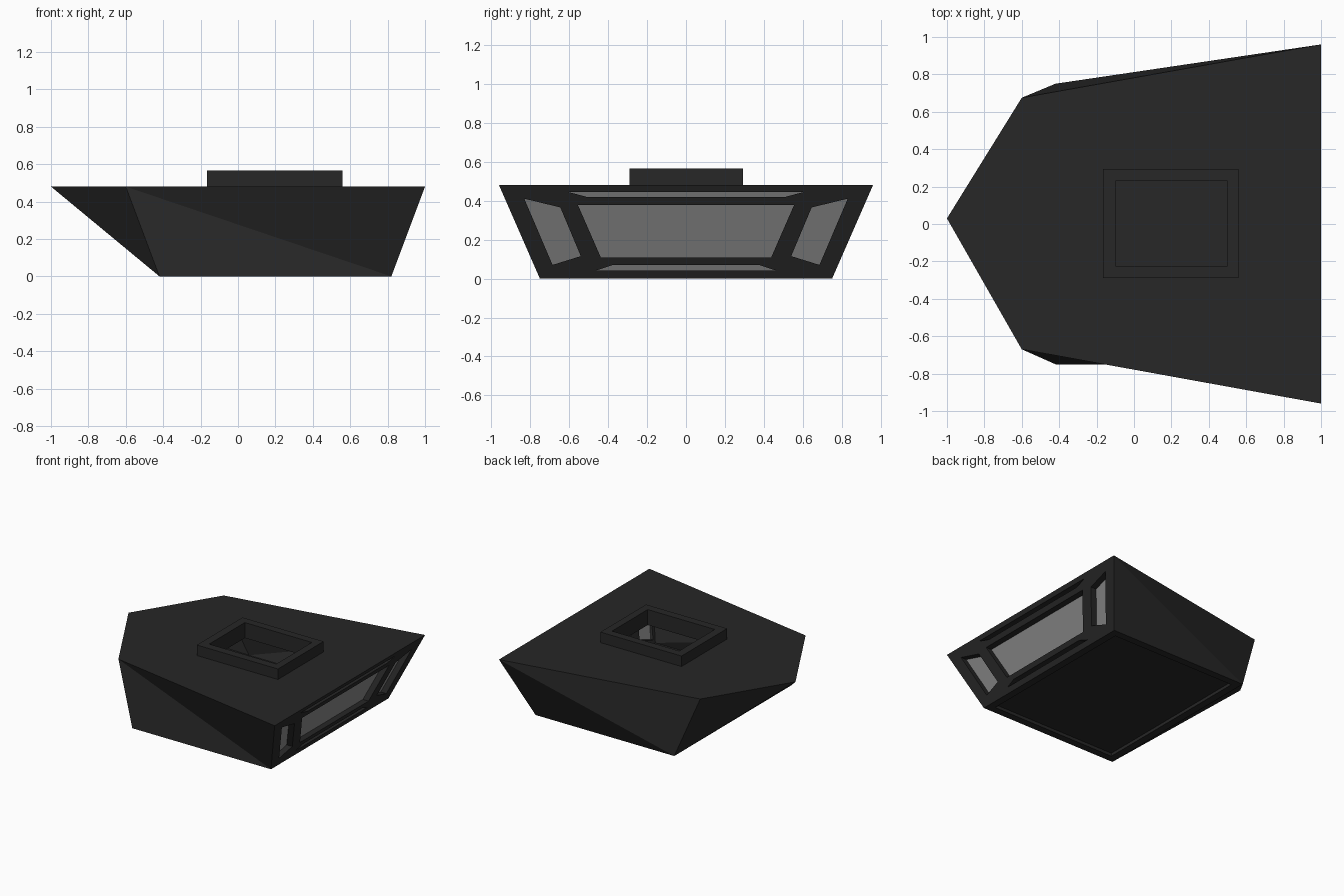
import bpy

if "Cube" in bpy.data.objects:
    bpy.data.objects.remove(bpy.data.objects["Cube"])

def material(name, rgba):
    m = bpy.data.materials.new(name)
    m.diffuse_color = rgba
    m.use_nodes = True
    m.node_tree.nodes["Principled BSDF"].inputs["Base Color"].default_value = m.diffuse_color
    return m

dark = material("dark_paint", (0.02, 0.02, 0.02, 1))
glass = material("window_glass", (0.25, 0.25, 0.25, 0.5))

def make(name, verts, faces, mat=dark):
    me = bpy.data.meshes.new(name)
    me.from_pydata(verts, [], faces)
    me.update()
    ob = bpy.data.objects.new(name, me)
    bpy.context.collection.objects.link(ob)
    me.materials.append(mat)
    bpy.context.view_layer.objects.active = ob
    ob.select_set(True)
    bpy.ops.object.mode_set(mode='EDIT')
    bpy.ops.mesh.select_all(action='SELECT')
    bpy.ops.mesh.normals_make_consistent(inside=False)
    bpy.ops.object.mode_set(mode='OBJECT')
    ob.select_set(False)
    return ob

def prism(name, ends):
    """Closed prism between two equal polygons."""
    a, b = ends
    n = len(a)
    faces = [tuple(range(n)), tuple(range(n, 2 * n))]
    faces += [(i, (i + 1) % n, n + (i + 1) % n, n + i) for i in range(n)]
    return make(name, a + b, faces)

def box(name, x0, x1, y0, y1, z0, z1):
    p = [(x0, y0), (x1, y0), (x1, y1), (x0, y1)]
    return prism(name, [[(x, y, z) for x, y in p] for z in (z0, z1)])

def cut(ob, cutter, keep=False):
    md = ob.modifiers.new("cut", 'BOOLEAN')
    md.operation, md.solver, md.object = 'DIFFERENCE', 'EXACT', cutter
    bpy.context.view_layer.objects.active = ob
    bpy.ops.object.modifier_apply(modifier=md.name)
    if not keep:
        bpy.data.objects.remove(cutter)

# Hull: five-sided deck, four-sided bottom, faceted flanks
TOP = [(-1, 0.03), (-0.6, 0.675), (1, 0.96), (1, -0.96), (-0.6, -0.67)]
BASE = [(-0.42, 0.75), (0.82, 0.75), (0.82, -0.75), (-0.42, -0.75)]
FACES = [(0, 1, 2, 3, 4), (5, 6, 7, 8), (2, 3, 7, 6), (0, 5, 8),
         (0, 1, 5), (0, 4, 8), (1, 2, 5), (2, 6, 5), (4, 8, 7), (4, 7, 3)]

def hull_shape(name, s, z0, z1):
    return make(name, [(x * s, y * s, z1) for x, y in TOP] +
                [(x * s, y * s, z0) for x, y in BASE], FACES)

hull = hull_shape("hull_shell", 1, 0, 0.48)
cut(hull, hull_shape("cavity", 0.93, 0.045, 0.44))
cut(hull, box("floor_recess", -0.36, 0.76, -0.69, 0.69, -0.1, 0.025))

# Hatch opening and raised rim
rim = box("hatch_rim", -0.165, 0.56, -0.29, 0.293, 0.48, 0.565)
hole = box("hatch_hole", -0.1, 0.5, -0.225, 0.23, 0.3, 0.8)
cut(rim, hole, keep=True)
cut(hull, hole)

# Windows in the sloped end, given as (y, z) outlines
side = [(0.83, 0.41), (0.645, 0.365), (0.54, 0.115), (0.685, 0.07)]
windows = {
    "main": [(-0.555, 0.378), (0.555, 0.378), (0.437, 0.108), (-0.437, 0.108)],
    "upper_slot": [(-0.607, 0.445), (0.607, 0.445), (0.505, 0.418), (-0.505, 0.418)],
    "lower_slot": [(-0.375, 0.07), (0.375, 0.07), (0.46, 0.042), (-0.46, 0.042)],
    "side_left": [(-y, z) for y, z in side],
    "side_right": side,
}

def on_end(outline, offset):
    return [(0.82 + 0.375 * z + offset, y, z) for y, z in outline]

for name, outline in windows.items():
    cut(hull, prism("cutter", [on_end(outline, -0.09), on_end(outline, 0.1)]))
    make(name + "_window_pane", on_end(outline, -0.05), [(0, 1, 2, 3)], glass)
